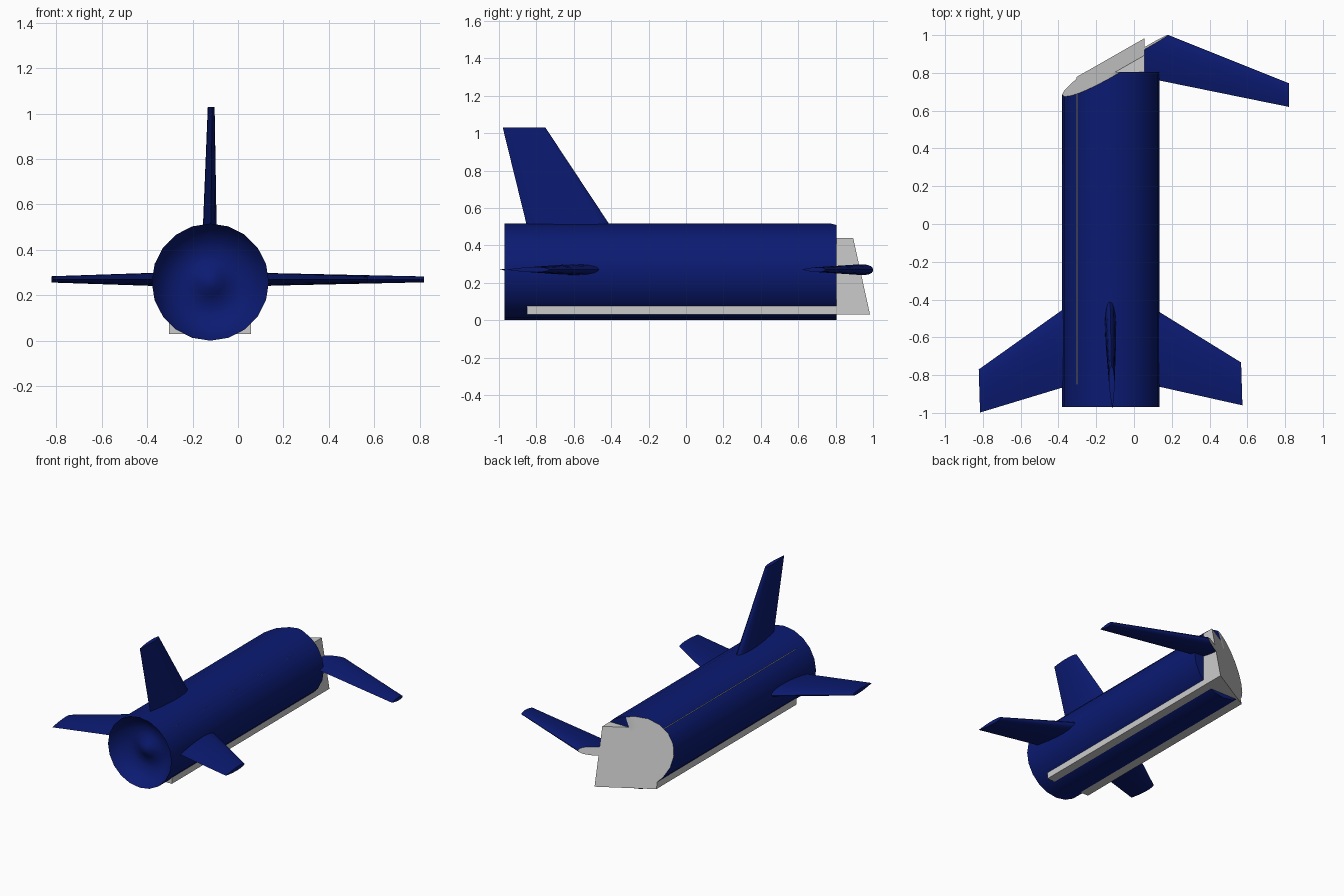
import bpy, bmesh
from math import sin, cos, pi, sqrt, radians
from mathutils import Vector

if "Cube" in bpy.data.objects:
    bpy.data.objects.remove(bpy.data.objects["Cube"])

blue = bpy.data.materials.new("navy_blue")
blue.diffuse_color = (0.0033, 0.0103, 0.165, 1)
blue.use_nodes = True
blue.node_tree.nodes["Principled BSDF"].inputs["Base Color"].default_value = blue.diffuse_color
cut_grey = bpy.data.materials.new("cut_grey")
cut_grey.diffuse_color = (0.54, 0.54, 0.54, 1)
cut_grey.use_nodes = True
cut_grey.node_tree.nodes["Principled BSDF"].inputs["Base Color"].default_value = cut_grey.diffuse_color

CX, CZ, R = -0.122, 0.258, 0.258
CUT_POINT = Vector((0.055, 0.983, 0.03))
CUT_NORMAL = Vector((-0.57, 1, 0.22)).normalized()


def slice_front(bm):
    """Trim along the slanted plane and close the cut with a grey face."""
    res = bmesh.ops.bisect_plane(bm, geom=bm.verts[:] + bm.edges[:] + bm.faces[:],
                                 plane_co=CUT_POINT, plane_no=CUT_NORMAL, clear_outer=True)
    edges = [e for e in res["geom_cut"] if isinstance(e, bmesh.types.BMEdge)]
    for f in bmesh.ops.holes_fill(bm, edges=edges, sides=0)["faces"]:
        f.material_index = 1


def finish(name, bm, base=blue, smooth=None):
    bmesh.ops.recalc_face_normals(bm, faces=bm.faces[:])
    me = bpy.data.meshes.new(name)
    bm.to_mesh(me)
    bm.free()
    me.materials.append(base)
    me.materials.append(cut_grey)
    ob = bpy.data.objects.new(name, me)
    bpy.context.collection.objects.link(ob)
    if smooth:
        bpy.ops.object.select_all(action="DESELECT")
        ob.select_set(True)
        bpy.context.view_layer.objects.active = ob
        bpy.ops.object.shade_smooth_by_angle(angle=radians(smooth))
    return ob


def bridge(bm, a, b):
    n = len(a)
    for i in range(n):
        bm.faces.new((a[i], a[(i + 1) % n], b[(i + 1) % n], b[i]))


# Round body with a dished end and a small rounded centre cone
bm = bmesh.new()
profile = [(R, 0.805), (R, -0.97), (0.235, -0.925), (0.19, -0.885), (0.14, -0.865),
           (0.095, -0.868), (0.06, -0.885), (0.03, -0.903)]
N = 20
rings = [[bm.verts.new((CX + r * sin(2 * pi * i / N), y, CZ + r * cos(2 * pi * i / N)))
          for i in range(N)] for r, y in profile]
for a, b in zip(rings, rings[1:]):
    bridge(bm, a, b)
bm.faces.new(rings[0])
apex = bm.verts.new((CX, -0.91, CZ))
for i in range(N):
    bm.faces.new((rings[-1][i], rings[-1][(i + 1) % N], apex))
slice_front(bm)
finish("body", bm, smooth=45)

# Grey box core whose lower corners show as two rails
bm = bmesh.new()
bmesh.ops.create_cube(bm, size=1)
for v in bm.verts:
    v.co = Vector((-0.1235 + v.co.x * 0.36, 0.175 + v.co.y * 2.05, 0.235 + v.co.z * 0.41))
slice_front(bm)
finish("box_core", bm, base=None)


def airfoil_fin(name, root, tip, up, thick, cut=False):
    """root and tip are (leading, trailing) points; thick is full root and tip thickness."""
    xs = [0, 0.02, 0.07, 0.16, 0.3, 0.48, 0.68, 0.86]
    half = [1.3 * sqrt(x) * (1 - x) for x in xs]
    outline = list(zip(xs, half)) + [(1, 0)] + [(x, -h) for x, h in list(zip(xs, half))[:0:-1]]
    bm = bmesh.new()
    loops = []
    for (lead, trail), t in zip((root, tip), thick):
        lead, trail = Vector(lead), Vector(trail)
        loops.append([bm.verts.new(lead.lerp(trail, x) + Vector(up) * h * t) for x, h in outline])
    bridge(bm, *loops)
    for loop in loops:
        bm.faces.new(loop)
    if cut:
        slice_front(bm)
    return finish(name, bm, smooth=40)


Z, UP = 0.27, (0, 0, 1)
# Upright tail fin
airfoil_fin("tail_fin", ((-0.127, -0.375, 0.46), (-0.12, -0.84, 0.46)),
            ((-0.12, -0.752, 1.03), (-0.114, -0.98, 1.03)), (1, 0, 0), (0.063, 0.03))
# Rear wings
airfoil_fin("rear_wing_right", ((0.06, -0.42, Z), (0.06, -0.845, Z)),
            ((0.567, -0.733, Z), (0.574, -0.96, Z)), UP, (0.062, 0.028))
airfoil_fin("rear_wing_left", ((-0.31, -0.405, Z), (-0.31, -0.845, Z)),
            ((-0.822, -0.77, Z), (-0.815, -0.998, Z)), UP, (0.062, 0.028))
# Front wing, trimmed by the slanted cut
airfoil_fin("front_wing_right", ((0.0, 1.073, Z), (0.0, 0.787, Z)),
            ((0.82, 0.745, Z), (0.82, 0.62, Z)), UP, (0.062, 0.026), cut=True)
